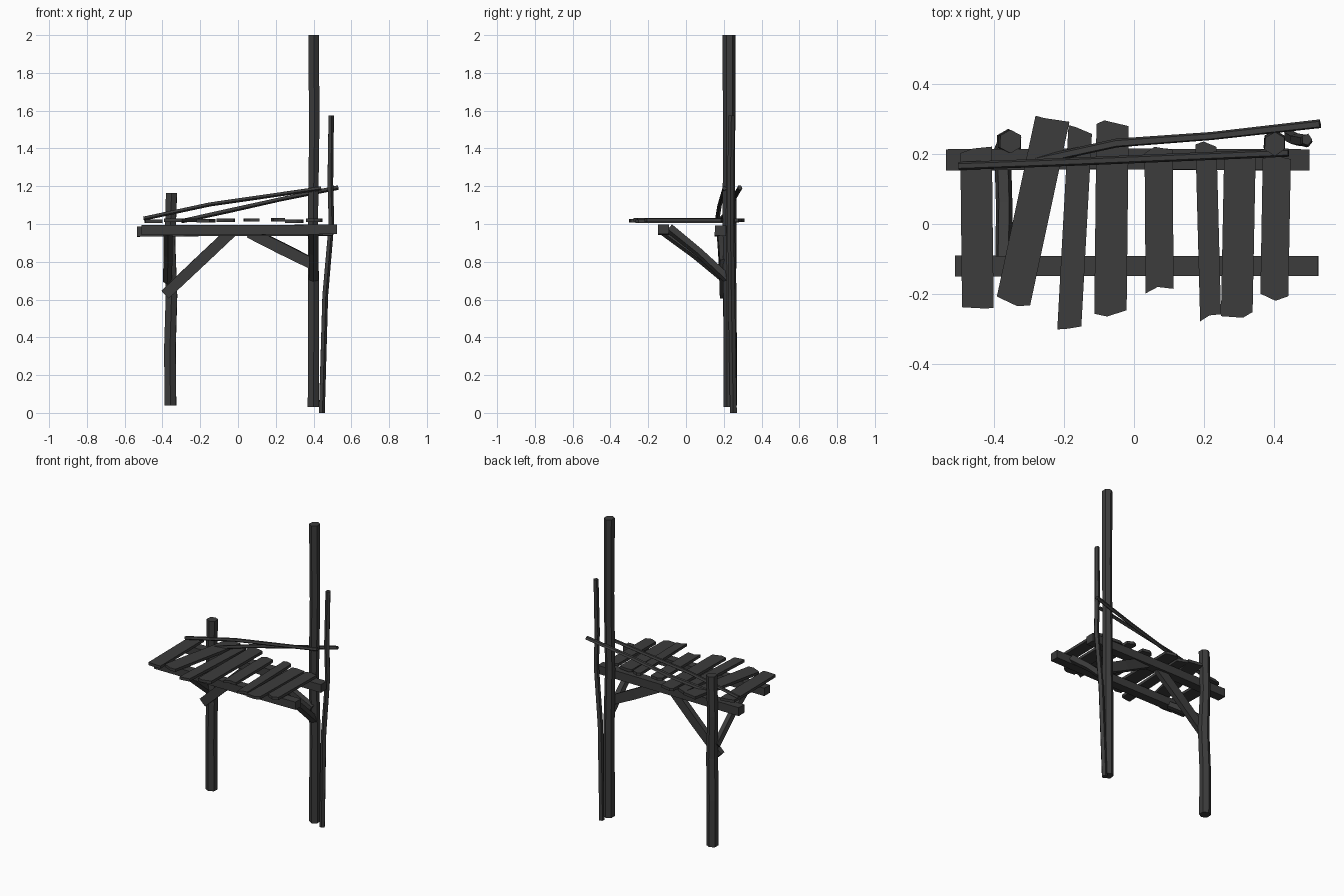
import bpy, bmesh, math, random
from mathutils import Vector

random.seed(4)
cube = bpy.data.objects.get("Cube")
if cube:
    bpy.data.objects.remove(cube, do_unlink=True)

wood = bpy.data.materials.new("charred_wood")
wood.use_nodes = True
wood.diffuse_color = (0.045, 0.045, 0.045, 1)
bsdf = wood.node_tree.nodes["Principled BSDF"]
bsdf.inputs["Base Color"].default_value = wood.diffuse_color
bsdf.inputs["Roughness"].default_value = 0.9


def finish(bm, name):
    bmesh.ops.recalc_face_normals(bm, faces=bm.faces)
    mesh = bpy.data.meshes.new(name)
    bm.to_mesh(mesh)
    bm.free()
    mesh.materials.append(wood)
    obj = bpy.data.objects.new(name, mesh)
    bpy.context.collection.objects.link(obj)
    return obj


def timber(name, path, wide, deep, sides=6, rough=0.08):
    """Rough-hewn faceted timber swept along a path of points."""
    path = [Vector(p) for p in path]
    axis = (path[-1] - path[0]).normalized()
    ref = Vector((0, 1, 0)) if abs(axis.y) < 0.6 else Vector((1, 0, 0))
    u = axis.cross(ref).normalized()
    v = u.cross(axis)
    # One irregular outline per timber keeps its long facets readable
    outline = []
    grow = 1 / math.cos(math.pi / sides)
    for i in range(sides):
        a = math.tau * (i + 0.5) / sides
        r = 0.5 * grow * (1 + random.uniform(-rough, rough))
        outline.append(u * math.cos(a) * wide * r + v * math.sin(a) * deep * r)
    bm = bmesh.new()
    rings = []
    for p in path:
        s = 1 + random.uniform(-rough, rough)
        rings.append([bm.verts.new(p + o * s) for o in outline])
    for lo, hi in zip(rings, rings[1:]):
        for i in range(sides):
            j = (i + 1) % sides
            bm.faces.new((lo[i], lo[j], hi[j], hi[i]))
    bm.faces.new(rings[0])
    bm.faces.new(rings[-1])
    return finish(bm, name)


def plank(name, back, front, width, z, thick=0.018):
    """Deck board with broken, slightly notched ends."""
    a, b = Vector((*back, z)), Vector((*front, z))
    along = (a - b).normalized()
    side = Vector((along.y, -along.x, 0)) * width / 2
    chip = lambda: along * random.uniform(-0.02, 0.006)
    shape = [b - side + chip(), b + side * random.uniform(-0.2, 0.4) + chip(),
             b + side, a + side - chip() * -1,
             a - side * random.uniform(0.2, 0.6), a - side + chip()]
    bm = bmesh.new()
    face = bm.faces.new([bm.verts.new(p) for p in shape])
    ext = bmesh.ops.extrude_face_region(bm, geom=[face])
    top = [g for g in ext["geom"] if isinstance(g, bmesh.types.BMVert)]
    bmesh.ops.translate(bm, verts=top, vec=(0, 0, thick))
    return finish(bm, name)


# Upright posts and the thin leaning pole
timber("short_post", [(-.358, .235, .04), (-.36, .235, .35), (-.352, .23, .62),
                      (-.36, .235, .9), (-.352, .235, 1.165)], .06, .062)
timber("tall_post", [(.4, .235, .03), (.402, .235, .6), (.398, .228, 1.0),
                     (.405, .23, 1.5), (.402, .23, 2)], .056, .058)
timber("leaning_pole", [(.442, .25, 0), (.46, .24, .62), (.493, .235, 1.0),
                        (.487, .235, 1.22), (.492, .24, 1.575)], .026, .03, 5)

# Beams carrying the deck
timber("back_beam", [(-.535, .182, .96), (-.1, .185, .963), (.5, .182, .965)],
       .052, .058, 4, .04)
timber("front_beam", [(-.51, -.12, .968), (.1, -.12, .968), (.525, -.12, .972)],
       .052, .058, 4, .04)

# Diagonal braces from the posts to the beams
timber("short_post_side_brace", [(-.385, .195, .625), (-.2, .19, .80), (-.03, .18, .96)],
       .06, .035, 4)
timber("tall_post_side_brace", [(.4, .195, .785), (.23, .19, .87), (.06, .18, .955)],
       .062, .035, 4)
timber("short_post_front_brace", [(-.375, .22, .70), (-.37, .05, .84), (-.372, -.12, .965)],
       .045, .042, 5)
timber("tall_post_front_brace", [(.4, .22, .71), (.4, .07, .85), (.4, -.09, .98)],
       .045, .045, 5)

# Deck boards: back end, front end, width, height
boards = [((-.45, .215), (-.445, -.24), .09, 1.006),
          ((-.233, .297), (-.344, -.222), .098, 1.010),
          ((-.153, .275), (-.184, -.29), .068, 1.008),
          ((-.061, .295), (-.067, -.245), .092, 1.010),
          ((.07, .22), (.073, -.185), .08, 1.012),
          ((.205, .235), (.218, -.258), .06, 1.014),
          ((.302, .205), (.293, -.25), .09, 1.005),
          ((.407, .195), (.40, -.205), .08, 1.010)]
for i, board in enumerate(boards, 1):
    plank(f"deck_board_{i}", *board)

# Thin handrails sloping up to the tall post
timber("inner_rail", [(-.5, .165, 1.03), (-.15, .178, 1.105), (.44, .203, 1.19)],
       .02, .02, 5)
timber("outer_rail", [(-.3, .175, 1.015), (-.05, .23, 1.07), (.22, .25, 1.13),
                      (.53, .285, 1.193)], .02, .02, 5)
